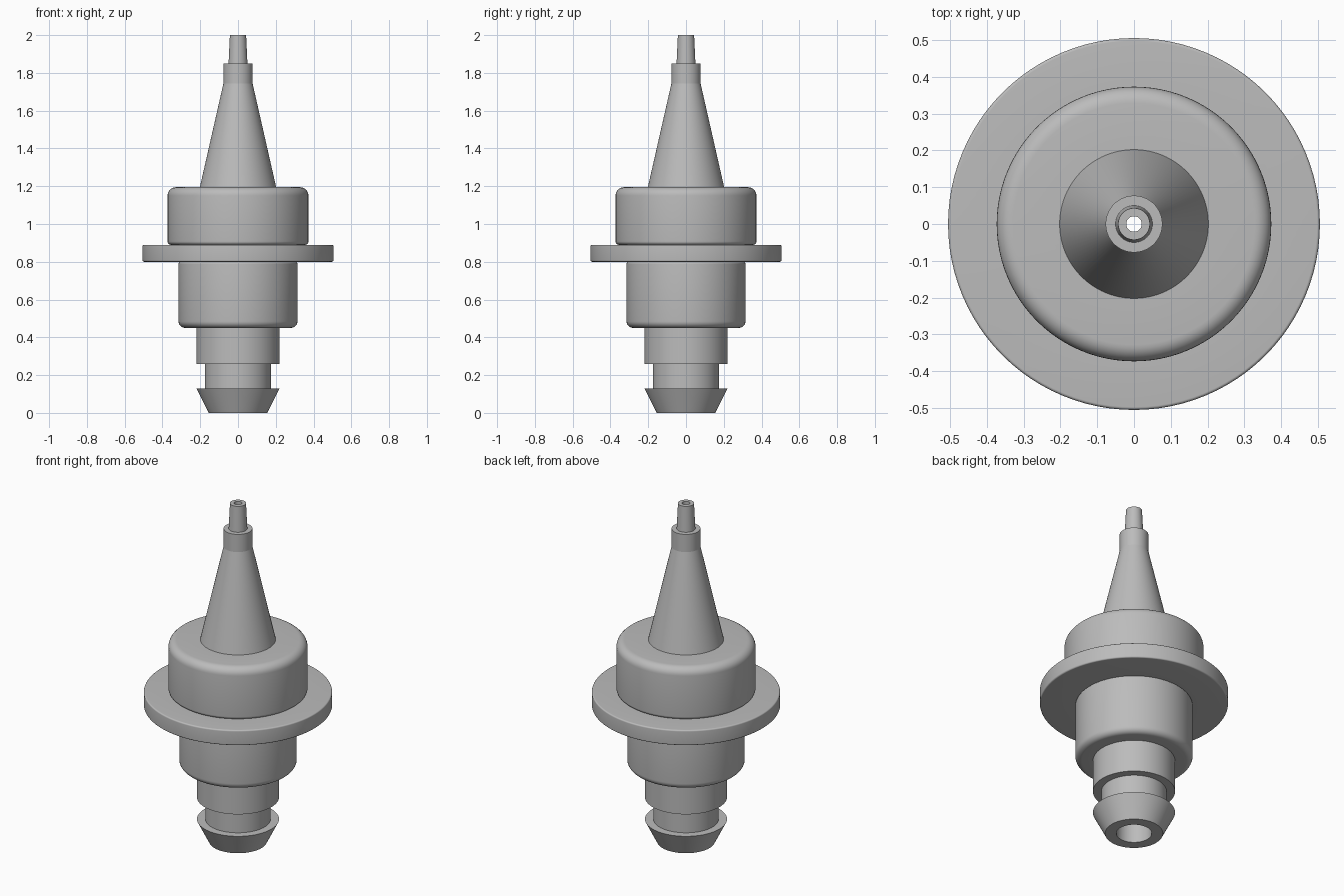
import bpy
import bmesh
from math import cos, sin, pi, radians
from mathutils import Vector

SIDES = 96
ARC_STEPS = 7

cube = bpy.data.objects.get("Cube")
if cube:
    bpy.data.objects.remove(cube, do_unlink=True)

grey = bpy.data.materials.new("satin_grey")
grey.use_nodes = True
colour = (0.5, 0.5, 0.5, 1)
grey.diffuse_color = colour
grey.node_tree.nodes["Principled BSDF"].inputs["Base Color"].default_value = colour


def rounded(profile):
    """Turn (radius, height[, fillet]) corners into a path with round fillets."""
    pts = [Vector(p[:2]) for p in profile]
    path = []
    for i, p in enumerate(profile):
        if len(p) < 3:
            path.append(pts[i])
            continue
        a = pts[i] + (pts[i - 1] - pts[i]).normalized() * p[2]
        b = pts[i] + (pts[i + 1] - pts[i]).normalized() * p[2]
        centre = a + b - pts[i]
        for k in range(ARC_STEPS + 1):
            t = k / ARC_STEPS * pi / 2
            path.append(centre + (a - centre) * cos(t) + (b - centre) * sin(t))
    return path


def lathe(name, profile):
    """Revolve an open profile about z, outside on the right going up."""
    bm = bmesh.new()
    rings = []
    for r, z in rounded(profile):
        rings.append([bm.verts.new((r * cos(2 * pi * i / SIDES),
                                    r * sin(2 * pi * i / SIDES), z))
                      for i in range(SIDES)])
    for low, high in zip(rings, rings[1:]):
        for i in range(SIDES):
            j = (i + 1) % SIDES
            bm.faces.new((low[i], low[j], high[j], high[i]))
    mesh = bpy.data.meshes.new(name)
    bm.to_mesh(mesh)
    bm.free()
    mesh.materials.append(grey)
    obj = bpy.data.objects.new(name, mesh)
    bpy.context.collection.objects.link(obj)
    bpy.ops.object.select_all(action="DESELECT")
    obj.select_set(True)
    bpy.context.view_layer.objects.active = obj
    bpy.ops.object.shade_smooth_by_angle(angle=radians(30))


# Barbed plug end, with its open bottom face
lathe("barb", [(0.095, 0), (0.155, 0), (0.22, 0.13), (0.175, 0.13)])
lathe("neck", [(0.175, 0.13), (0.175, 0.26)])
lathe("plug", [(0.175, 0.26), (0.22, 0.26), (0.22, 0.45)])

# Main body and flange
lathe("lower_body", [(0.22, 0.45), (0.315, 0.45, 0.035),
                     (0.315, 0.8, 0.012), (0.3, 0.8)])
lathe("flange", [(0.3, 0.8), (0.505, 0.8, 0.008),
                 (0.505, 0.89, 0.008), (0.35, 0.89)])
lathe("upper_body", [(0.35, 0.89), (0.373, 0.89, 0.018),
                     (0.373, 1.195, 0.045), (0.2, 1.195)])

# Nozzle
lathe("cone", [(0.202, 1.195), (0.077, 1.745)])
lathe("collar", [(0.077, 1.745), (0.077, 1.85), (0.05, 1.85)])
lathe("tip", [(0.05, 1.85), (0.043, 2), (0.021, 2)])

# Channel through the middle, facing inward
lathe("bore", [(0.021, 2), (0.021, 1.75), (0.095, 1.2), (0.095, 0)])
